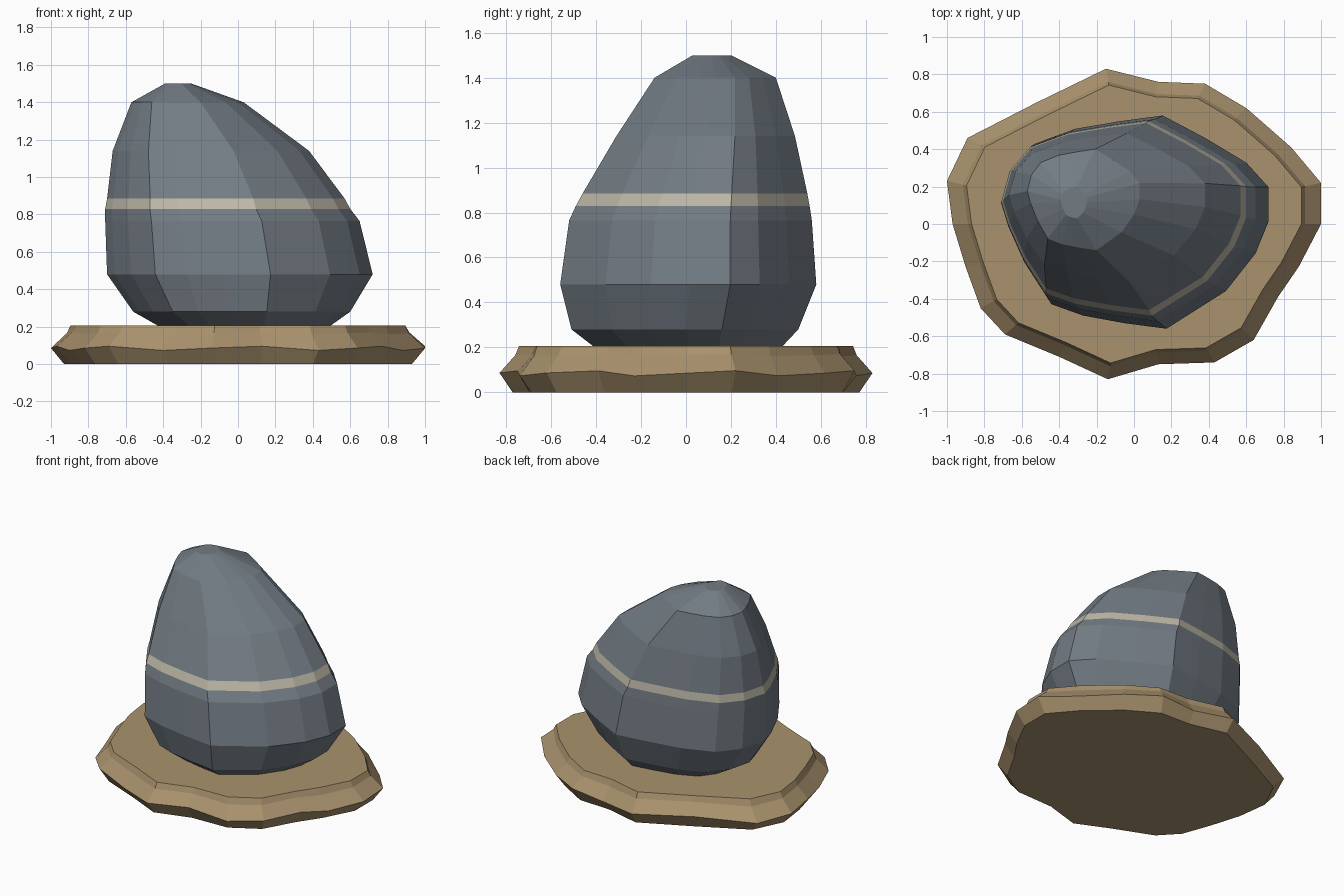
import bpy, bmesh, math

if "Cube" in bpy.data.objects:
    bpy.data.objects.remove(bpy.data.objects["Cube"])


def material(name, color):
    m = bpy.data.materials.new(name)
    m.diffuse_color = (*color, 1)
    m.use_nodes = True
    m.node_tree.nodes["Principled BSDF"].inputs["Base Color"].default_value = m.diffuse_color
    return m


def loft(name, rings, mats, band=None):
    """Skin a stack of equal-length point rings and cap both ends."""
    bm = bmesh.new()
    rows = [[bm.verts.new(p) for p in ring] for ring in rings]
    n = len(rows[0])
    for k in range(len(rows) - 1):
        for i in range(n):
            j = (i + 1) % n
            f = bm.faces.new((rows[k][i], rows[k][j], rows[k + 1][j], rows[k + 1][i]))
            f.material_index = 1 if k == band else 0
    bm.faces.new(rows[0][::-1])
    bm.faces.new(rows[-1])
    bmesh.ops.recalc_face_normals(bm, faces=bm.faces)
    me = bpy.data.meshes.new(name)
    bm.to_mesh(me)
    bm.free()
    for m in mats:
        me.materials.append(m)
    ob = bpy.data.objects.new(name, me)
    bpy.context.collection.objects.link(ob)
    return ob


sand = material("sand", (0.40, 0.29, 0.155))
slate = material("slate", (0.17, 0.20, 0.23))
pale = material("pale_stone", (0.50, 0.47, 0.38))

# Irregular sandy base: one outline, scaled at each height
base_outline = [(1, 0), (1, .22), (.84, .41), (.6, .62), (.38, .75), (.13, .76),
                (-.15, .83), (-.52, .65), (-.89, .46), (-1, .23), (-.97, 0),
                (-.9, -.23), (-.82, -.45), (-.69, -.59), (-.4, -.71), (-.14, -.83),
                (.13, -.75), (.43, -.74), (.64, -.62), (.77, -.39), (.88, -.23)]
base_profile = [(.93, 0, 0), (1, .085, .013), (.915, .165, .006), (.895, .207, 0)]
loft("sand_base",
     [[(x * s, y * s, z + w * math.sin(i * 2.1)) for i, (x, y) in enumerate(base_outline)]
      for s, z, w in base_profile], [sand])

# Leaning boulder: outline fitted to a bounding box at each height
rock_outline = [(.72, .02), (.72, .2), (.6, .33), (.38, .46), (.15, .58), (-.08, .55),
                (-.32, .51), (-.54, .43), (-.66, .29), (-.71, .11), (-.67, -.02),
                (-.58, -.22), (-.45, -.42), (-.28, -.48), (-.06, -.52), (.17, -.55),
                (.49, -.35), (.65, -.15)]
# z, x min, x max, y min, y max
rock_levels = [(.195, -.41, .48, -.40, .42), (.28, -.56, .60, -.51, .50),
               (.48, -.70, .72, -.56, .58), (.765, -.71, .65, -.52, .56),
               (.83, -.71, .60, -.49, .55), (.885, -.70, .57, -.46, .54),
               (1.14, -.67, .38, -.31, .485), (1.40, -.57, .03, -.14, .40),
               (1.50, -.39, -.25, .03, .20)]
loft("boulder",
     [[(x0 + (x + .71) / 1.43 * (x1 - x0), y0 + (y + .55) / 1.13 * (y1 - y0), z)
       for x, y in rock_outline] for z, x0, x1, y0, y1 in rock_levels],
     [slate, pale], band=4)
